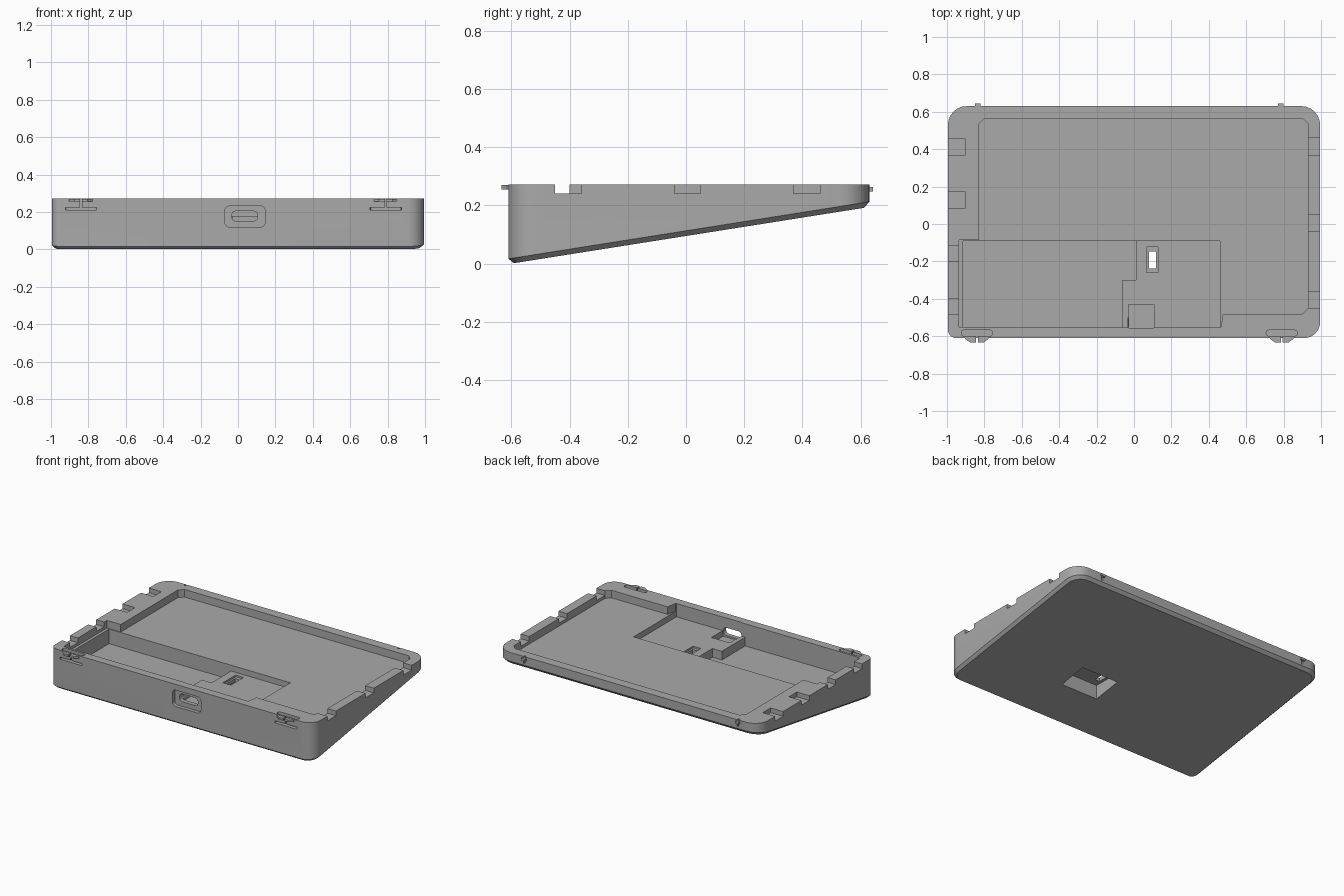
import bpy
import bmesh
from math import cos, sin, pi

if "Cube" in bpy.data.objects:
    bpy.data.objects.remove(bpy.data.objects["Cube"])

grey = bpy.data.materials.new("matte grey plastic")
grey.use_nodes = True
COLOUR = (0.4, 0.4, 0.4, 1)
grey.diffuse_color = COLOUR
grey.node_tree.nodes["Principled BSDF"].inputs["Base Color"].default_value = COLOUR

TOP = 0.272


def loft(name, rings):
    """Solid from stacked rings of points, capped at both ends."""
    bm = bmesh.new()
    loops = [[bm.verts.new(p) for p in ring] for ring in rings]
    n = len(loops[0])
    for low, high in zip(loops, loops[1:]):
        for i in range(n):
            j = (i + 1) % n
            bm.faces.new((low[i], low[j], high[j], high[i]))
    bm.faces.new(loops[0][::-1])
    bm.faces.new(loops[-1])
    bmesh.ops.recalc_face_normals(bm, faces=bm.faces)
    mesh = bpy.data.meshes.new(name)
    bm.to_mesh(mesh)
    bm.free()
    mesh.materials.append(grey)
    obj = bpy.data.objects.new(name, mesh)
    bpy.context.collection.objects.link(obj)
    return obj


def rounded(x0, x1, y0, y1, radii, steps=6):
    """Rounded rectangle; radii run counter-clockwise from the low corner."""
    corners = [(x0, y0, 1, 1), (x1, y0, -1, 1), (x1, y1, -1, -1), (x0, y1, 1, -1)]
    pts = []
    for k, ((x, y, sx, sy), r) in enumerate(zip(corners, radii)):
        for i in range(steps + 1):
            a = pi + (k + i / steps) * pi / 2
            pts.append((x + sx * r + r * cos(a), y + sy * r + r * sin(a)))
    return pts


def prism(name, outline, z0, z1):
    return loft(name, [[(x, y, z) for x, y in outline] for z in (z0, z1)])


def box(name, x0, x1, y0, y1, z0, z1):
    return prism(name, [(x0, y0), (x1, y0), (x1, y1), (x0, y1)], z0, z1)


def front_prism(name, x0, x1, z0, z1, r, y0, y1):
    outline = rounded(x0, x1, z0, z1, [r] * 4)
    return loft(name, [[(x, y, z) for x, z in outline] for y in (y0, y1)])


def cut(target, cutter):
    mod = target.modifiers.new("cut", 'BOOLEAN')
    mod.operation = 'DIFFERENCE'
    mod.solver = 'EXACT'
    mod.object = cutter
    bpy.context.view_layer.objects.active = target
    bpy.ops.object.modifier_apply(modifier=mod.name)
    bpy.data.objects.remove(cutter)


def slope(y):
    return 0.158 * (y + 0.6)


# Wedge body with a bevelled sloping underside
outer = rounded(-0.995, 0.995, -0.61, 0.63, [0.045, 0.085, 0.1, 0.1])
inner = rounded(-0.977, 0.977, -0.592, 0.612, [0.035, 0.07, 0.085, 0.085])
body = loft("case_body", [
    [(x, y, slope(y)) for x, y in inner],
    [(x, y, slope(y) + 0.018) for x, y in outer],
    [(x, y, TOP) for x, y in outer],
])

# Stepped interior: screen shelf, deep bay, raised board platform
shelf = [(-0.935, -0.55), (0.465, -0.55), (0.475, -0.48), (0.9, -0.48), (0.93, -0.45),
         (0.93, 0.535), (0.9, 0.565), (-0.8, 0.565), (-0.83, 0.535), (-0.83, -0.085),
         (-0.935, -0.085)]
cut(body, prism("shelf_cut", shelf, 0.22, 0.4))
bay = [(-0.915, -0.553), (-0.062, -0.553), (-0.062, -0.3), (0.01, -0.3),
       (0.01, -0.09), (-0.915, -0.09)]
cut(body, prism("bay_cut", bay, 0.12, 0.3))
cut(body, box("platform_cut", -0.07, 0.46, -0.553, -0.09, 0.18, 0.3))

# Connector port, its inner recess and its outer surround
cut(body, box("port_recess", -0.03, 0.108, -0.556, -0.43, 0.14, 0.3))
cut(body, front_prism("port_surround", -0.07, 0.145, 0.12, 0.232, 0.025, -0.7, -0.585))
cut(body, front_prism("port_hole", -0.033, 0.105, 0.152, 0.205, 0.022, -0.7, -0.5))

# Switch slot through the platform and the finger recess underneath
cut(body, box("finger_recess", 0.06, 0.34, -0.29, -0.09, -0.1, 0.145))
cut(body, box("slot_lip", 0.068, 0.128, -0.26, -0.122, 0.168, 0.3))
cut(body, box("slot_hole", 0.08, 0.117, -0.238, -0.147, 0.1, 0.3))

# Cable notches in both side rims
for y in (-0.45, -0.04, 0.37):
    cut(body, box("right_notch", 0.93 - 0.01, 1.1, y, y + 0.09, 0.24, 0.4))
for y, x in ((-0.485, -0.93), (-0.2, -0.93), (0.085, -0.9), (0.37, -0.9)):
    cut(body, box("left_notch", -1.1, x, y, y + 0.085, 0.24, 0.4))

# Spring clips on the front and snap nubs on the back
for side, x, back_x in (("left", 0.79, 0.785), ("right", -0.84, -0.835)):
    slot = rounded(x - 0.083, x + 0.083, -0.598, -0.568, [0.012] * 4)
    cut(body, prism(side + "_clip_slot", slot, 0.21, 0.4))
    cut(body, box(side + "_clip_slit", x - 0.083, x + 0.083, -0.7, -0.59, 0.21, 0.224))
    cut(body, box(side + "_clip_gap", x - 0.005, x + 0.005, -0.7, -0.59, 0.215, 0.4))
    for half in (-1, 1):
        hook = [(x + half * 0.005, -0.6), (x + half * 0.065, -0.6),
                (x + half * 0.062, -0.615), (x + half * 0.035, -0.634),
                (x + half * 0.005, -0.634)]
        name = side + ("_outer_hook" if half * x > 0 else "_inner_hook")
        prism(name, hook, 0.255, 0.27)
    cut(body, box(side + "_back_slit", back_x - 0.006, back_x + 0.006, 0.615, 0.7, 0.225, 0.4))
    box(side + "_back_nub", back_x - 0.015, back_x + 0.015, 0.61, 0.643, 0.248, 0.264)

# Smooth rounded corners, crisp edges
bpy.ops.object.select_all(action='DESELECT')
body.select_set(True)
bpy.context.view_layer.objects.active = body
bpy.ops.object.shade_smooth_by_angle(angle=pi / 6)
